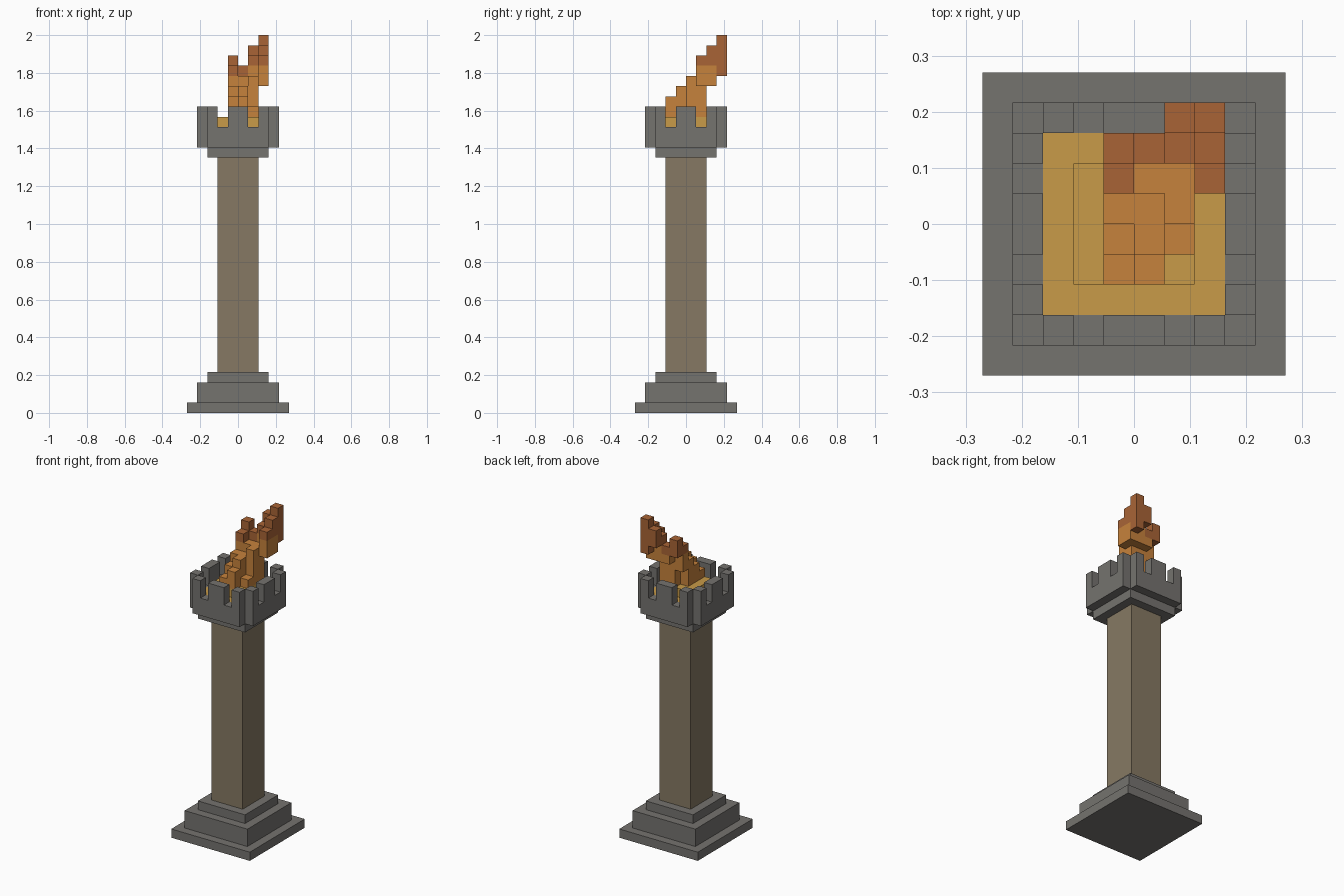
import bpy, bmesh

if "Cube" in bpy.data.objects:
    bpy.data.objects.remove(bpy.data.objects["Cube"], do_unlink=True)

U = 2 / 37  # one block


def material(name, rgb):
    lin = [((c / 255 + 0.055) / 1.055) ** 2.4 for c in rgb] + [1]
    m = bpy.data.materials.new(name)
    m.use_nodes = True
    m.diffuse_color = lin
    m.node_tree.nodes["Principled BSDF"].inputs["Base Color"].default_value = lin
    return m


STONE = material("grey stone", (117, 115, 111))
SHAFT = material("tan stone", (134, 121, 99))
YELLOW = material("ember yellow", (200, 155, 72))
ORANGE = material("flame orange", (198, 130, 60))
RUST = material("flame rust", (169, 100, 54))


def blocks(name, boxes, mat):
    """One object from boxes (x0, x1, y0, y1, z0, z1) in block units."""
    bm = bmesh.new()
    for x0, x1, y0, y1, z0, z1 in boxes:
        for v in bmesh.ops.create_cube(bm, size=1)["verts"]:
            v.co = (U * (x1 if v.co.x > 0 else x0),
                    U * (y1 if v.co.y > 0 else y0),
                    U * (z1 if v.co.z > 0 else z0))
    me = bpy.data.meshes.new(name)
    bm.to_mesh(me)
    bm.free()
    me.materials.append(mat)
    ob = bpy.data.objects.new(name, me)
    bpy.context.collection.objects.link(ob)
    return ob


def slab(half, z0, z1):
    return (-half, half, -half, half, z0, z1)


# Stepped base, shaft and collar
blocks("base_plinth", [slab(5, 0, 1)], STONE)
blocks("base_block", [slab(4, 1, 3)], STONE)
blocks("base_step", [slab(3, 3, 4)], STONE)
blocks("shaft", [slab(2, 4, 25)], SHAFT)
blocks("collar", [slab(3, 25, 26)], STONE)

# Four crown walls with open corners: a low wall carrying three merlons
for side in ("front", "back", "right", "left"):
    boxes = []
    d0, d1 = (-4, -3) if side in ("front", "right") else (3, 4)
    for a, b, top in ((-3, -2, 30), (-2, -1, 28), (-1, 1, 30), (1, 2, 28), (2, 3, 30)):
        if side in ("front", "back"):
            boxes.append((a, b, d0, d1, 26, top))
        else:
            boxes.append((d0, d1, a, b, 26, top))
    blocks("crown_wall_" + side, boxes, STONE)

# Glowing bed inside the crown
blocks("ember_bed", [slab(3, 26, 28)], YELLOW)
blocks("ember_mound", [slab(2, 28, 29)], YELLOW)

# Flame columns by cell: (x, y, bottom, colour change, top)
FLAME = [
    (-1, -2, 29, 30, 30), (0, -2, 29, 31, 31),
    (-1, -1, 29, 31, 31), (0, -1, 29, 32, 32), (1, -1, 29, 30, 30),
    (-1, 0, 29, 32, 32), (0, 0, 29, 32, 32), (1, 0, 29, 33, 33),
    (-1, 1, 31, 33, 34), (0, 1, 29, 33, 33), (1, 1, 29, 33, 33),
    (2, 1, 32, 34, 35),
    (-1, 2, 33, 33, 35), (0, 2, 32, 33, 34), (1, 2, 32, 34, 35),
    (2, 2, 32, 34, 36),
    (1, 3, 34, 34, 36), (2, 3, 33, 33, 37),
]
blocks("flame_body", [(x, x + 1, y, y + 1, lo, mid)
                      for x, y, lo, mid, hi in FLAME if mid > lo], ORANGE)
blocks("flame_tips", [(x, x + 1, y, y + 1, mid, hi)
                      for x, y, lo, mid, hi in FLAME if hi > mid], RUST)
